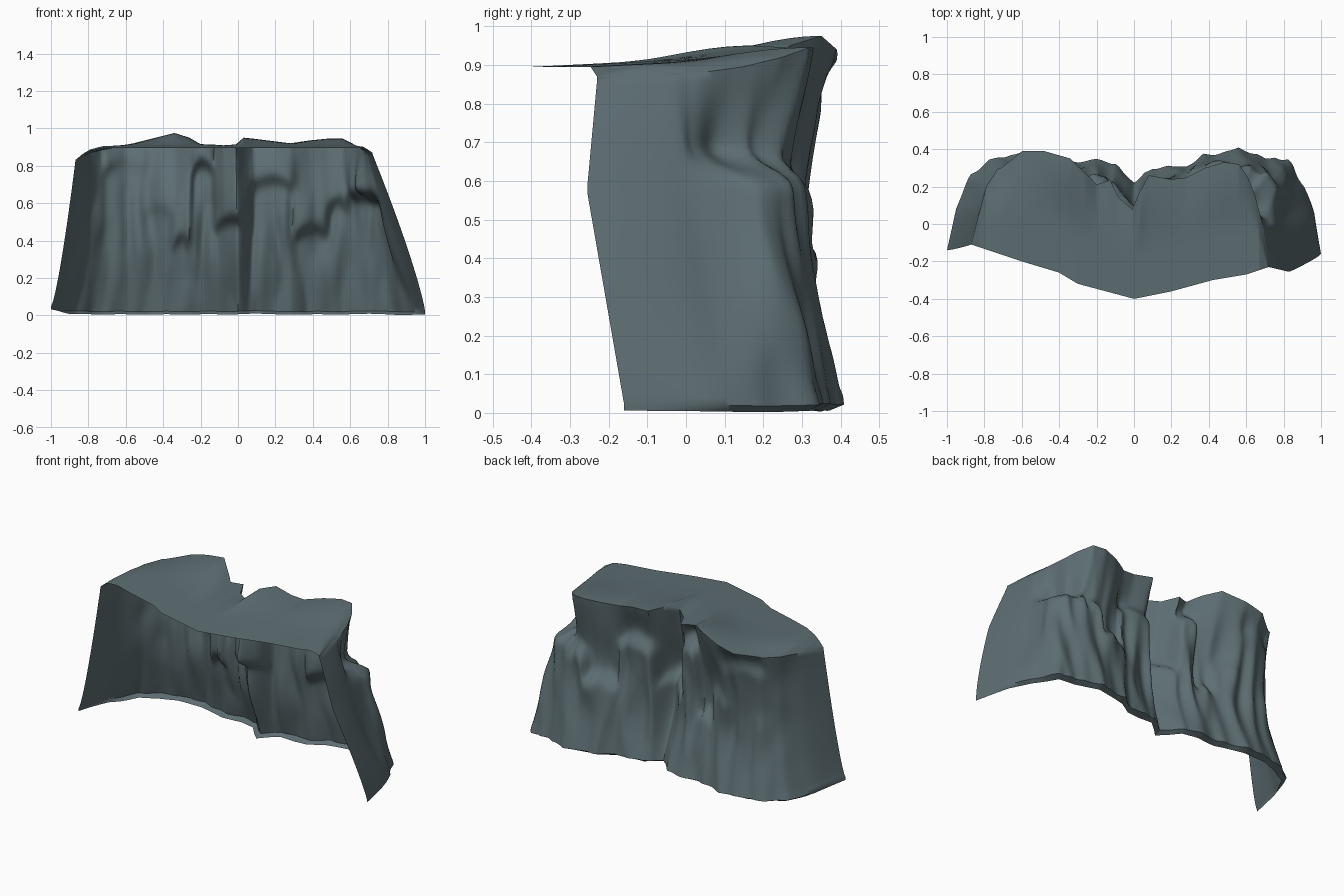
import bpy, bmesh, math
from mathutils import Vector, noise

if "Cube" in bpy.data.objects:
    bpy.data.objects.remove(bpy.data.objects["Cube"])

# Plan of the cliff from left end to right end: foot x, y and rim x, y, z
COLS = [
    (-1.0, -.14, -.87, -.11, .82), (-.95, .08, -.83, .05, .85), (-.87, .26, -.79, .2, .87),
    (-.77, .33, -.72, .31, .885), (-.66, .37, -.6, .40, .91), (-.5, .38, -.48, .39, .94),
    (-.39, .35, -.34, .35, .975), (-.32, .33, -.26, .27, .95), (-.2, .34, -.2, .22, .915),
    (-.1, .32, -.13, .24, .91), (-.05, .26, -.08, .14, .905), (0, .21, -.01, .08, .915),
    (.04, .25, .03, .17, .95), (.1, .3, .08, .26, .945), (.2, .3, .2, .24, .93),
    (.28, .31, .28, .25, .92), (.36, .36, .38, .30, .935), (.45, .38, .48, .33, .945),
    (.56, .40, .56, .32, .945), (.7, .35, .61, .25, .92), (.82, .34, .65, .15, .895),
    (.91, .2, .68, .04, .88), (.96, .06, .70, -.1, .87), (1.0, -.16, .72, -.23, .86)]

# Front edge of the plateau: x, y
FRONT = [(-.87, -.11), (-.6, -.2), (-.4, -.26), (-.3, -.32), (0, -.4),
         (.2, -.36), (.42, -.3), (.6, -.27), (.72, -.23)]

# Buttress tops: x start, x end, ledge height
LEDGES = [(-.78, -.52, .8), (-.52, -.38, .56), (-.38, -.28, .4), (-.28, -.1, .8),
          (-.1, .08, .5), (.08, .3, .71), (.3, .48, .45), (.48, .6, .6), (.6, .93, .62)]


def smooth(a, b, v):
    t = min(1, max(0, (v - a) / (b - a)))
    return t * t * (3 - 2 * t)


def front_y(x):
    for (x0, y0), (x1, y1) in zip(FRONT, FRONT[1:]):
        if x <= x1:
            return y0 + (y1 - y0) * (x - x0) / (x1 - x0)
    return FRONT[-1][1]


def ledge_height(x):
    for a, b, h in LEDGES:
        if a <= x < b:
            mid = (x - (a + b) / 2) / (b - a)
            return h - .2 * mid * mid * (a < .55)
    return None


def column(u):
    """All points of one strip, from the foot up the wall and over the plateau."""
    i = min(int(u), len(COLS) - 2)
    f = u - i
    bx, by, rx, ry, rz = [a + (b - a) * f for a, b in zip(COLS[i], COLS[i + 1])]
    wing = abs(bx) ** 5
    out = Vector((math.copysign(wing, bx), 1 - wing, 0)).normalized()
    inner = smooth(0, 3, u) * smooth(0, 3, len(COLS) - 1 - u)
    h = ledge_height(bx)
    foot = .012 + .008 * noise.noise(Vector((bx * 5, 0, 3))) + .025 * smooth(.9, 1, -bx)
    pts = []
    # turned-in lip at the foot
    pts.append(Vector((bx, by, foot - .006)) - out * .03 * inner)
    for k in range(ROWS + 1):
        t = k / ROWS
        z = foot + .01 + (rz - foot - .01) * t
        blend = t
        across = t ** (.75 if bx < 0 else 1.2)
        if h:
            blend = .35 * t + .65 * smooth(h - .02, h + .05, z)
            # right shoulder steps sideways as well
            side = smooth(.58, .7, bx) * (1 - smooth(.84, .93, bx))
            across += (blend - across) * side
        p = Vector((bx + (rx - bx) * across, by + (ry - by) * blend, z))
        # hollowed middle, step above each buttress, vertical fissures
        hollow = .08 - .025 * smooth(-.3, .5, bx)
        push = -hollow * math.sin(math.pi * t) * inner
        if h:
            push -= .03 * smooth(h - .015, h + .04, z) * (1 - smooth(h + .05, .95, z)) * inner
        n1 = abs(noise.noise(Vector((bx * 8, z * 1.8, 1.7))))
        n2 = noise.noise(Vector((bx * 15, z * 4, 8.1)))
        push += (.025 - .08 * n1 + .014 * n2) * inner * math.sin(math.pi * min(1, .15 + t * .85))
        p += out * push
        # right end leans forward to a blunt point
        p.y -= .05 * min(t / .66, (1 - t) / .34) * smooth(.94, 1, bx)
        pts.append(p)
    # plateau strip
    rim = pts[-1].copy()
    fy = front_y(rx)
    fz = min(.895, rz + .01)
    for k in range(1, TOPS + 1):
        t = (k / TOPS) ** 1.5
        y = rim.y + (fy - rim.y) * t
        plane = fz + .035 * max(0, y - fy) / .7
        z = plane + (rim.z - plane) * (1 - smooth(0, .6, t))
        pts.append(Vector((rim.x + (rx - rim.x) * t, y, z)))
    return pts


ROWS, TOPS, SUB = 40, 12, 7
bm = bmesh.new()
strips = [[bm.verts.new(p) for p in column(j / SUB)] for j in range((len(COLS) - 1) * SUB + 1)]
for a, b in zip(strips, strips[1:]):
    for k in range(len(a) - 1):
        bm.faces.new((a[k], b[k], b[k + 1], a[k + 1]))
# weather the wall, leaving rim, foot and ends crisp
wall = [v for s in strips[1:-1] for v in s[3:ROWS - 1]]
for _ in range(3):
    bmesh.ops.smooth_vert(bm, verts=wall, factor=.5, use_axis_x=True, use_axis_y=True, use_axis_z=True)
bmesh.ops.remove_doubles(bm, verts=bm.verts, dist=.0005)
bmesh.ops.recalc_face_normals(bm, faces=bm.faces)
if sum(f.normal.z * f.calc_area() for f in bm.faces) < 0:
    bmesh.ops.reverse_faces(bm, faces=bm.faces)

mesh = bpy.data.meshes.new("cliff_shell")
bm.to_mesh(mesh)
bm.free()
cliff = bpy.data.objects.new("cliff_shell", mesh)
bpy.context.collection.objects.link(cliff)

rock = bpy.data.materials.new("slate_rock")
rock.diffuse_color = (.11, .155, .17, 1)
rock.use_nodes = True
rock.node_tree.nodes["Principled BSDF"].inputs["Base Color"].default_value = rock.diffuse_color
mesh.materials.append(rock)

bpy.context.view_layer.objects.active = cliff
cliff.select_set(True)
bpy.ops.object.shade_smooth_by_angle(angle=math.radians(60))
